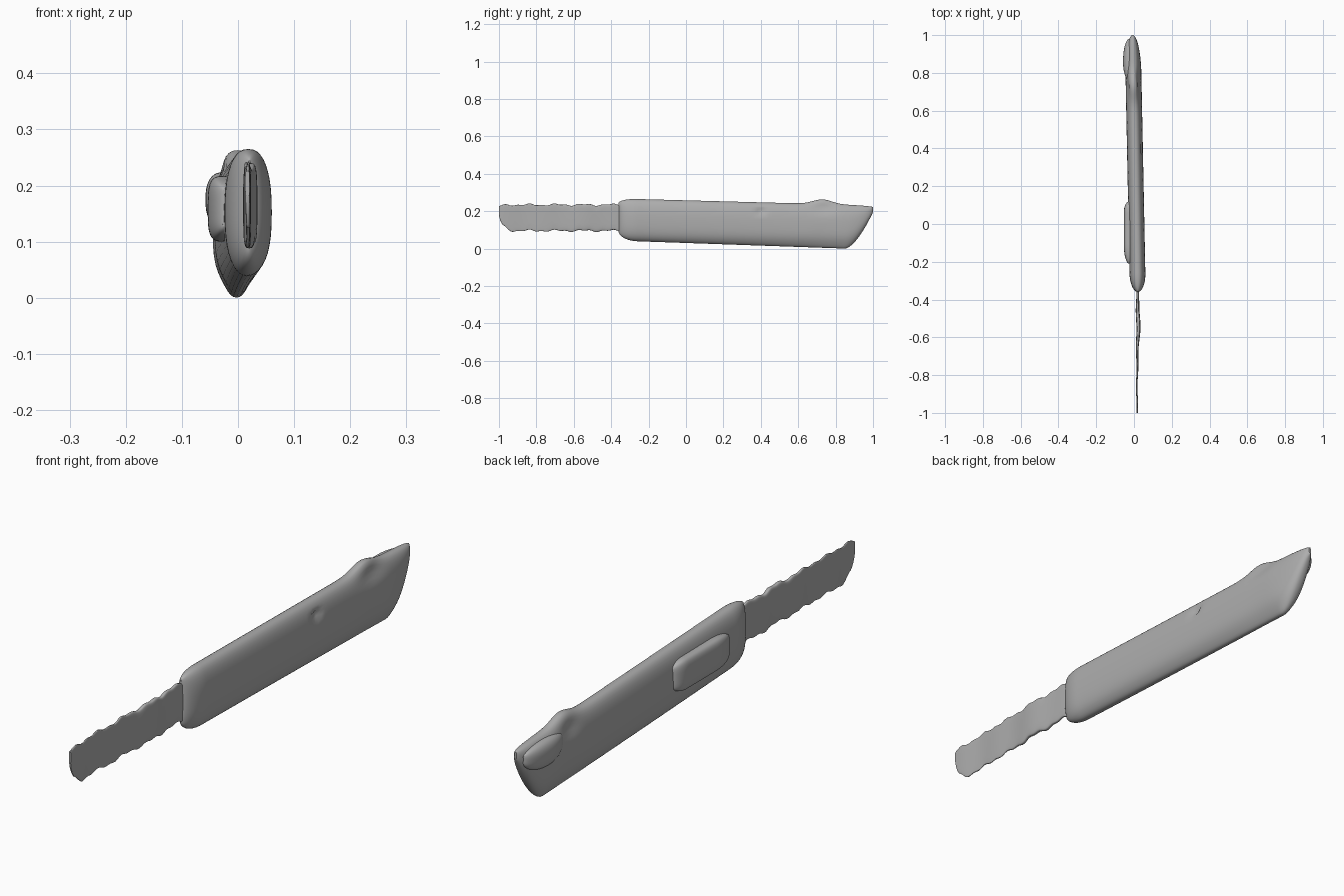
import bpy, bmesh, math

old = bpy.data.objects.get("Cube")
if old:
    bpy.data.objects.remove(old, do_unlink=True)

# Single flat colour
grey = bpy.data.materials.new("plain grey")
grey.use_nodes = True
colour = (0.42, 0.42, 0.42, 1)
grey.diffuse_color = colour
grey.node_tree.nodes["Principled BSDF"].inputs["Base Color"].default_value = colour


def rounded(distance, radius):
    """Quarter-circle rise from an end, reaching full size at the radius."""
    remaining = max(0, 1 - distance / radius)
    return math.sqrt(max(0.01, 1 - remaining ** 2))


def bump(value, centre, width):
    return math.exp(-((value - centre) / width) ** 2)


def power(value, squareness):
    return math.copysign(abs(value) ** (2 / squareness), value)


def loft(name, start, end, section, squareness, warp=None, steps=100, sides=40):
    """Skin rounded cross-sections along y; section gives centre, half width, bottom, top."""
    bm = bmesh.new()
    rings = []
    for step in range(steps + 1):
        # Stations gather towards both ends
        y = start + (end - start) * (1 - math.cos(math.pi * step / steps)) / 2
        centre, half, bottom, top = section(y)
        ring = []
        for side in range(sides):
            angle = math.tau * side / sides
            x = centre + half * power(math.cos(angle), squareness)
            z = (bottom + top) / 2 + (top - bottom) / 2 * power(math.sin(angle), squareness)
            ring.append(bm.verts.new(warp(x, y, z) if warp else (x, y, z)))
        rings.append(ring)
    for ring, following in zip(rings, rings[1:]):
        for side in range(sides):
            after = (side + 1) % sides
            bm.faces.new((ring[side], ring[after], following[after], following[side]))
    bm.faces.new(rings[0])
    bm.faces.new(rings[-1])
    bmesh.ops.recalc_face_normals(bm, faces=bm.faces)
    mesh = bpy.data.meshes.new(name)
    bm.to_mesh(mesh)
    bm.free()
    mesh.materials.append(grey)
    obj = bpy.data.objects.new(name, mesh)
    bpy.context.collection.objects.link(obj)
    bpy.ops.object.select_all(action="DESELECT")
    obj.select_set(True)
    bpy.context.view_layer.objects.active = obj
    bpy.ops.object.shade_smooth_by_angle(angle=math.radians(50))


def handle_section(y):
    """Tapering grip with a raised heel and a slanted butt."""
    shoulder = rounded(y + 0.36, 0.1)
    butt = rounded(1 - y, 0.2)
    slant = max(0, (y - 0.85) / 0.15) ** 1.6
    centre = 0.013 - 0.02 * y
    half = 0.042 * min(shoulder, butt)
    bottom = 0.03 - 0.035 * y + 0.05 * (1 - shoulder) + 0.2 * slant
    top = 0.258 - 0.027 * y + 0.025 * bump(y, 0.73, 0.07) - 0.025 * (1 - shoulder)
    return centre, half, max(0, bottom), top - 0.01 * (1 - butt)


def dent_handle(x, y, z):
    """Pit and hollow on the left face, worn patch on the right, narrow belly."""
    if x > 0.01:
        x -= 0.018 * bump(y, 0.4, 0.02) * bump(z, 0.2, 0.012)
        x -= 0.012 * bump(y, 0.74, 0.07) * bump(z, 0.22, 0.03)
    elif x < -0.01:
        x += 0.01 * bump(y, 0.72, 0.05) * bump(z, 0.21, 0.03)
    return x * (1 - 0.3 * bump(z, 0, 0.04)), y, z


def blade_section(y):
    """Thin strip with a clipped lower tip and a thicker middle."""
    swell = bump(y, -0.52, 0.16)
    tip = rounded(y + 1, 0.08)
    return 0.016 + 0.006 * swell, 0.004 + 0.007 * swell, 0.19 - 0.095 * tip, 0.225 + 0.01 * tip


def ragged_edge(x, y, z):
    """Chipped upper and lower edges with a slight ripple in the flats."""
    chip = 0.004 * math.sin(43 * y) + 0.003 * math.sin(97 * y + 1)
    if abs(z - 0.165) > 0.04:
        z += chip * rounded(y + 1, 0.08)
    return x + 0.002 * math.sin(31 * y), y, z


def pad_section(y):
    """Flat cushion standing proud of the right face."""
    size = min(rounded(y + 0.21, 0.1), rounded(0.12 - y, 0.06))
    return -0.025, 0.029 * size, 0.13 - 0.03 * size, 0.19 + 0.027 * size


def lump_section(y):
    """Worn swelling near the butt."""
    size = min(rounded(y - 0.76, 0.1), rounded(0.98 - y, 0.12))
    return -0.025, 0.033 * size, 0.18 - 0.055 * size, 0.2 + 0.024 * size


loft("handle", -0.36, 1, handle_section, 2.4, dent_handle)
loft("blade", -1, -0.28, blade_section, 4, ragged_edge)
loft("side_pad", -0.21, 0.12, pad_section, 3.5, steps=40)
loft("end_lump", 0.76, 0.98, lump_section, 2.5, steps=30)
